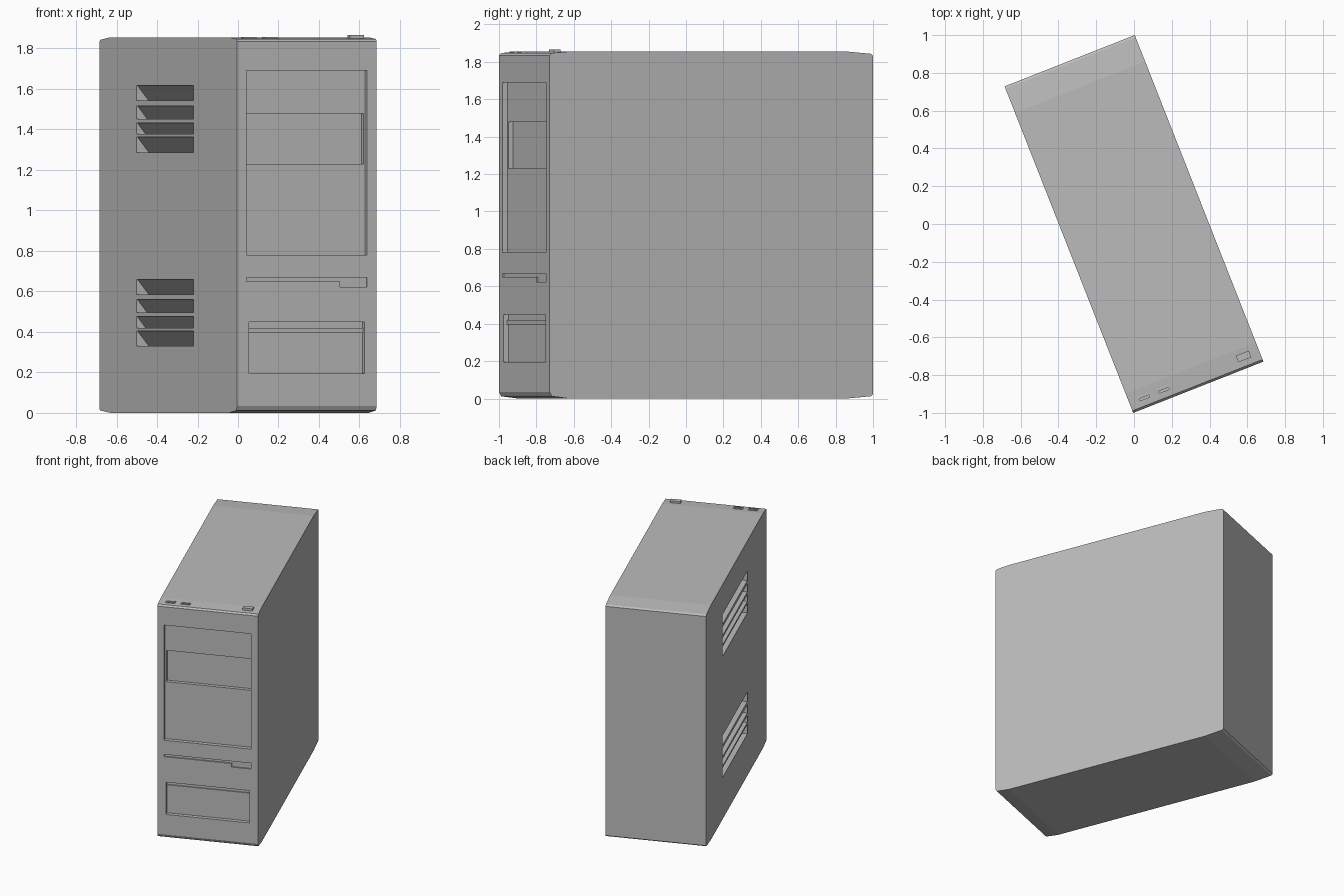
import bpy, bmesh, math
from mathutils import Matrix

cube = bpy.data.objects.get("Cube")
if cube:
    bpy.data.objects.remove(cube, do_unlink=True)

W, D, H = 0.741, 1.858, 1.855
# local frame: u across the front, v from front to back, z up
PLACE = Matrix.Rotation(math.radians(21.5), 4, 'Z') @ Matrix.Translation((-W / 2, -D / 2, 0))

grey = bpy.data.materials.new("case grey")
grey.use_nodes = True
grey.diffuse_color = (0.5, 0.5, 0.5, 1)
grey.node_tree.nodes["Principled BSDF"].inputs["Base Color"].default_value = (0.5, 0.5, 0.5, 1)


def prism(name, profile, start, end, axis):
    """Extrude a 2D profile along u (profile is v, z) or along v (profile is u, z)."""
    bm = bmesh.new()
    rings = []
    for t in (start, end):
        rings.append([bm.verts.new((t, a, z) if axis == 'u' else (a, t, z)) for a, z in profile])
    n = len(profile)
    bm.faces.new(rings[0])
    bm.faces.new(rings[1])
    for i in range(n):
        j = (i + 1) % n
        bm.faces.new((rings[0][i], rings[0][j], rings[1][j], rings[1][i]))
    bmesh.ops.recalc_face_normals(bm, faces=bm.faces)
    mesh = bpy.data.meshes.new(name)
    bm.to_mesh(mesh)
    bm.free()
    mesh.transform(PLACE)
    mesh.materials.append(grey)
    ob = bpy.data.objects.new(name, mesh)
    bpy.context.collection.objects.link(ob)
    return ob


def box(name, u, v, z):
    return prism(name, [(u[0], z[0]), (u[1], z[0]), (u[1], z[1]), (u[0], z[1])], v[0], v[1], 'v')


def cut(target, cutter):
    """Subtract the cutter and apply the result, then drop the cutter."""
    mod = target.modifiers.new("cut", 'BOOLEAN')
    mod.operation = 'DIFFERENCE'
    mod.solver = 'EXACT'
    mod.object = cutter
    bpy.context.view_layer.update()
    graph = bpy.context.evaluated_depsgraph_get()
    mesh = bpy.data.meshes.new_from_object(target.evaluated_get(graph))
    target.modifiers.clear()
    target.data = mesh
    bpy.data.objects.remove(cutter, do_unlink=True)


# case with shallow chamfers at the front and back
case = prism("tower_case", [
    (0, 0.035), (0.012, 0.012), (0.11, 0), (D - 0.15, 0), (D - 0.013, 0.012), (D, 0.022),
    (D, H - 0.022), (D - 0.013, H - 0.012), (D - 0.15, H), (0.11, H), (0.012, H - 0.008), (0, H - 0.02),
], 0, W, 'u')

# front recesses: bay panel, drive bay, disk slot, lower bay
FRONT = [
    ((0.05, 0.69), 0.03, (0.78, 1.69)),
    ((0.061, 0.682), 0.058, (1.23, 1.478)),
    ((0.05, 0.69), 0.01, (0.65, 0.668)),
    ((0.547, 0.69), 0.01, (0.622, 0.66)),
    ((0.063, 0.677), 0.03, (0.195, 0.45)),
]
for u, depth, z in FRONT:
    cut(case, box("front_cutter", u, (-0.05, depth), z))
box("lower_bay_lip", (0.064, 0.676), (0.022, 0.035), (0.395, 0.42))

# two groups of slanted side vents, deeper towards the bottom of each slot
for base in (0.33, 1.287):
    for low, height in ((0, 0.075), (0.09, 0.055), (0.165, 0.065), (0.255, 0.075)):
        z = base + low
        cut(case, prism("vent_cutter", [
            (-0.05, z), (0.85 * height, z), (0.004, z + height), (-0.05, z + height),
        ], 0.589, 1.353, 'v'))

# two ports and a power button on the top edge
for name, u in (("left_port", 0.084), ("right_port", 0.195)):
    port = box(name, (u - 0.035, u + 0.035), (0.04, 0.073), (1.83, 1.856))
    cut(case, box("port_cutter", (u - 0.028, u + 0.028), (0.046, 0.058), (1.835, 1.9)))
    cut(port, box("port_cutter", (u - 0.028, u + 0.028), (0.046, 0.058), (1.835, 1.9)))
box("power_button", (0.617, 0.69), (0.045, 0.082), (1.83, 1.867))
